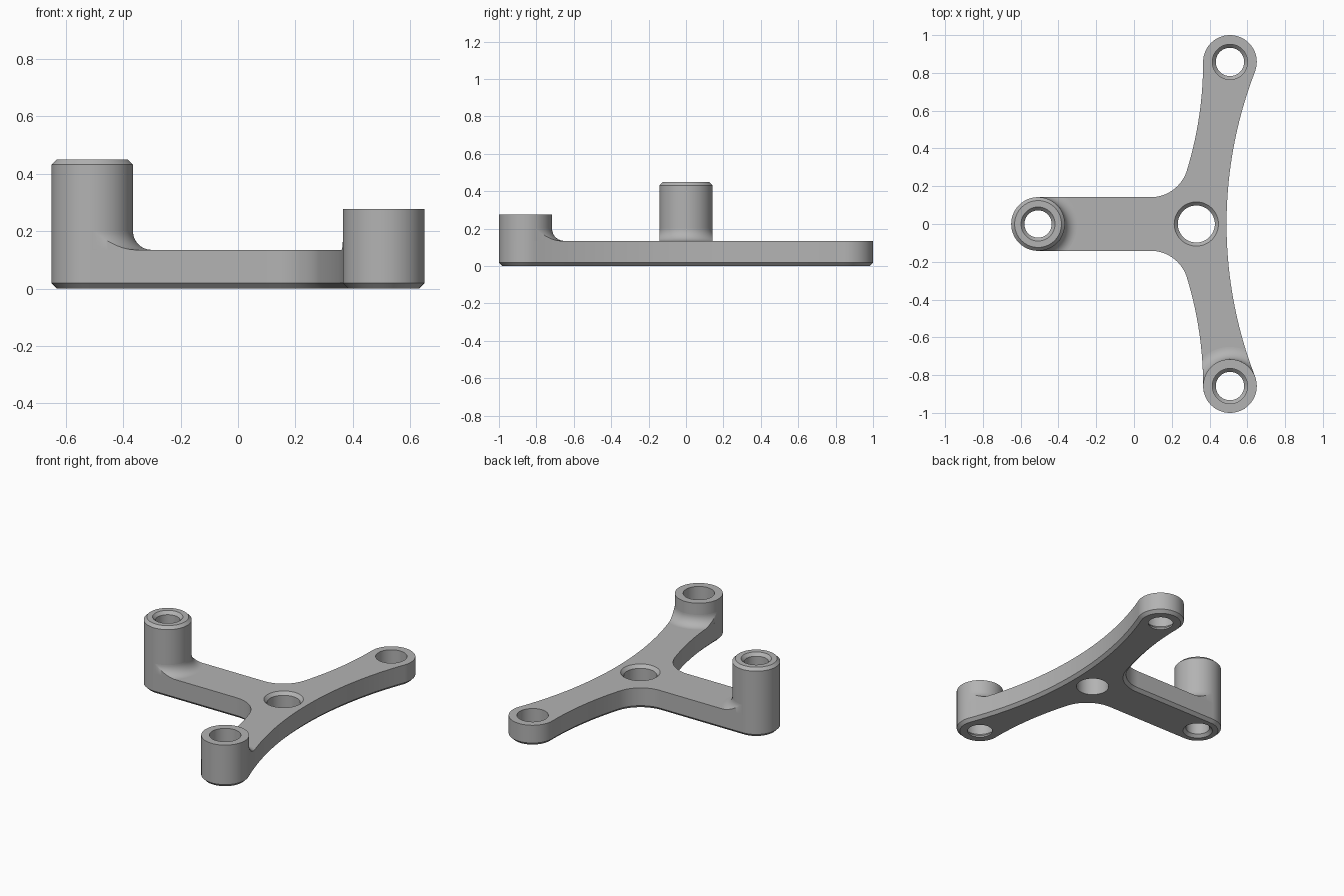
import bpy, bmesh
from math import sin, cos, pi, asin, atan2, hypot, sqrt, radians

if "Cube" in bpy.data.objects:
    bpy.data.objects.remove(bpy.data.objects["Cube"])

grey = bpy.data.materials.new("plain grey")
grey.use_nodes = True
grey.diffuse_color = (0.45, 0.45, 0.45, 1)
grey.node_tree.nodes["Principled BSDF"].inputs["Base Color"].default_value = (0.45, 0.45, 0.45, 1)

R = 0.142            # boss radius and arm half width
TOP = 0.135          # plate thickness
CHAMFER = 0.019
LEFT = (-0.508, 0)
FRONT, BACK = (0.508, -0.858), (0.508, 0.858)
HUB = (0.33, 0)
OUT_R = 2.236        # concave outer edge
OUT_C = (0.49 + OUT_R, 0)
IN_R = 1.96          # concave inner edges
IN_C = (BACK[0] - R - IN_R, BACK[1])
FILLET = 0.2         # inner corner between the arms
BLEND = 0.065        # fillet at the foot of a boss


def finish(bm, name):
    bmesh.ops.remove_doubles(bm, verts=bm.verts, dist=1e-5)
    bmesh.ops.recalc_face_normals(bm, faces=bm.faces)
    mesh = bpy.data.meshes.new(name)
    bm.to_mesh(mesh)
    bm.free()
    mesh.materials.append(grey)
    ob = bpy.data.objects.new(name, mesh)
    bpy.context.collection.objects.link(ob)
    return ob


def smooth(ob):
    bpy.ops.object.select_all(action='DESELECT')
    ob.select_set(True)
    bpy.context.view_layer.objects.active = ob
    bpy.ops.object.shade_smooth_by_angle(angle=radians(30))


def skin(bm, rows, closed):
    """Join rows of points with quads."""
    rows = [[bm.verts.new(p) for p in row] for row in rows]
    for a, b in zip(rows, rows[1:] + (rows[:1] if closed else [])):
        for i in range(len(a) - 1):
            bm.faces.new((a[i], b[i], b[i + 1], a[i + 1]))


def lathe(name, centre, profile, solid=False, n=96):
    bm = bmesh.new()
    rows = [[(centre[0] + r * cos(t), centre[1] + r * sin(t), z) for r, z in profile]
            for t in (2 * pi * i / n for i in range(n))]
    skin(bm, rows, True)
    if solid:
        bmesh.ops.holes_fill(bm, edges=bm.edges, sides=0)
    return finish(bm, name)


def arc(c, r, a, b, n):
    return [(c[0] + r * cos(a + (b - a) * i / n), c[1] + r * sin(a + (b - a) * i / n))
            for i in range(n + 1)]


# Upper half of the plate outline, from the outer edge round to the left end
lean = asin(BACK[1] / (OUT_R + R))
fy = R + FILLET
fx = IN_C[0] + sqrt((IN_R - FILLET) ** 2 - (IN_C[1] - fy) ** 2)
turn = atan2(fy - IN_C[1], fx - IN_C[0])
half = arc(OUT_C, OUT_R, pi, pi - lean, 24)
half += arc(BACK, R, -lean, pi, 48)[1:]
half += arc(IN_C, IN_R, 0, turn, 24)[1:]
half += arc((fx, fy), FILLET, turn, -pi / 2, 20)[1:]
half += arc(LEFT, R, pi / 2, pi, 24)
outline = half + [(x, -y) for x, y in half[-2:0:-1]]


def inset(points, d):
    result = []
    for i, (x, y) in enumerate(points):
        px, py = points[i - 1]
        qx, qy = points[(i + 1) % len(points)]
        length = hypot(qx - px, qy - py)
        result.append((x - (qy - py) / length * d, y + (qx - px) / length * d))
    return result


# Three armed plate with a chamfered underside
bm = bmesh.new()
layers = [(inset(outline, CHAMFER), 0), (outline, CHAMFER), (outline, TOP)]
rows = [[(*layer[i], z) for layer, z in layers] for i in range(len(outline))]
skin(bm, rows, True)
bmesh.ops.holes_fill(bm, edges=bm.edges, sides=0)
plate = finish(bm, "three_arm_plate")

# Holes through the plate
stepped = [(0.075, -0.05), (0.075, 0.01), (0.093, 0.03), (0.093, 0.2)]
flared = [(0.14, -0.05), (0.09, 0), (0.072, 0.018), (0.072, 0.2)]
sunk = [(0.098, -0.05), (0.098, TOP - 0.02), (0.117, TOP), (0.165, TOP + 0.05)]
for centre, profile in ((FRONT, stepped), (BACK, stepped), (LEFT, flared), (HUB, sunk)):
    cutter = lathe("hole_cutter", centre, profile, solid=True)
    cutter.hide_render = True
    mod = plate.modifiers.new("hole", 'BOOLEAN')
    mod.operation = 'DIFFERENCE'
    mod.solver = 'EXACT'
    mod.object = cutter
    bpy.context.view_layer.objects.active = plate
    bpy.ops.object.modifier_apply(modifier=mod.name)
    bpy.data.objects.remove(cutter)
smooth(plate)

# Tall and short bosses, open tubes standing on the plate
smooth(lathe("tall_boss", LEFT, [(R, TOP), (R, 0.45 - 0.018), (R - 0.018, 0.45),
                                 (0.09, 0.45), (0.072, 0.43), (0.072, TOP)]))
smooth(lathe("short_boss", FRONT, [(R, TOP), (R, 0.277), (0.093, 0.277), (0.093, TOP)]))


def boss_fillet(name, centre, start, end, inside, n=64):
    """Concave foot of a boss, trimmed to the edges of its arm."""
    rows = []
    for i in range(n + 1):
        t = start + (end - start) * i / n
        lo, hi = R, R + BLEND
        if inside(centre[0] + hi * cos(t), centre[1] + hi * sin(t)):
            lo = hi
        for _ in range(30):
            mid = (lo + hi) / 2
            if inside(centre[0] + mid * cos(t), centre[1] + mid * sin(t)):
                lo = mid
            else:
                hi = mid
        row = []
        for k in range(13):
            r = min(R + BLEND * (1 - cos(k / 12 * pi / 2)), lo)
            z = TOP + BLEND - sqrt(max(0, BLEND ** 2 - (R + BLEND - r) ** 2))
            row.append((centre[0] + r * cos(t), centre[1] + r * sin(t), z))
        row.append((*row[-1][:2], TOP))
        rows.append(row)
    bm = bmesh.new()
    skin(bm, rows, False)
    bmesh.ops.dissolve_degenerate(bm, dist=1e-5, edges=bm.edges)
    smooth(finish(bm, name))


boss_fillet("tall_boss_fillet", LEFT, -pi / 2 + 0.02, pi / 2 - 0.02,
            lambda x, y: abs(y) < R)
boss_fillet("short_boss_fillet", FRONT, lean + 0.02, pi - 0.02,
            lambda x, y: hypot(x - OUT_C[0], y) > OUT_R
            and hypot(x - IN_C[0], y + IN_C[1]) > IN_R)
